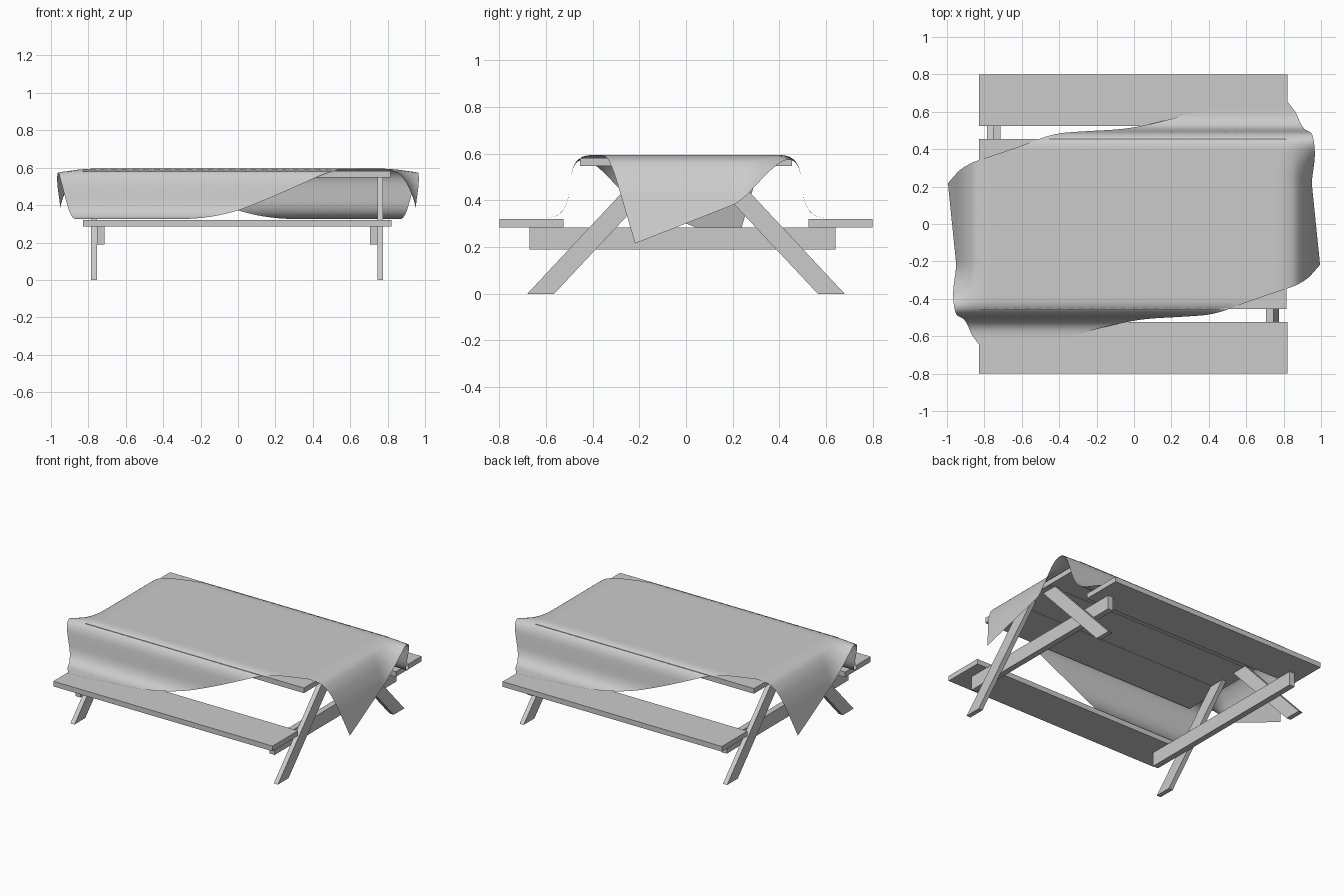
import bpy, bmesh, math

if "Cube" in bpy.data.objects:
    bpy.data.objects.remove(bpy.data.objects["Cube"])


def make(name, verts, faces):
    me = bpy.data.meshes.new(name)
    me.from_pydata(verts, [], faces)
    bm = bmesh.new()
    bm.from_mesh(me)
    bmesh.ops.recalc_face_normals(bm, faces=bm.faces)
    bm.to_mesh(me)
    bm.free()
    ob = bpy.data.objects.new(name, me)
    bpy.context.collection.objects.link(ob)
    return ob


def extrude_x(name, profile, x0, x1):
    """Board: a (y, z) profile extruded along x."""
    n = len(profile)
    verts = [(x, y, z) for x in (x0, x1) for y, z in profile]
    faces = [tuple(range(n)), tuple(range(n, 2 * n))]
    faces += [(i, (i + 1) % n, (i + 1) % n + n, i + n) for i in range(n)]
    return make(name, verts, faces)


def board(name, x0, x1, y0, y1, z0, z1):
    return extrude_x(name, [(y0, z0), (y1, z0), (y1, z1), (y0, z1)], x0, x1)


# Table top planks
for i, y in enumerate((-0.455, -0.151, 0.153)):
    board(f"table_plank_{i + 1}", -0.83, 0.815, y, y + 0.302, 0.547, 0.582)

# Benches
board("front_bench", -0.83, 0.82, -0.80, -0.525, 0.285, 0.32)
board("back_bench", -0.83, 0.82, 0.525, 0.80, 0.285, 0.32)

# End frames: splayed legs and a cross beam on the inner side
for side, lx, bx in (("left", -0.785, -0.755), ("right", 0.745, 0.705)):
    for face, s in (("front", -1), ("back", 1)):
        leg = [(0.68, 0), (0.565, 0), (0.053, 0.547), (0.168, 0.547)]
        extrude_x(f"{side}_{face}_leg", [(s * y, z) for y, z in leg], lx, lx + 0.031)
    board(f"{side}_cross_beam", bx, bx + 0.04, -0.67, 0.64, 0.19, 0.285)


# Tablecloth: rotated rectangle draped over the table
# profiles: (flat distance, horizontal position, drop)
SIDE = [(0, 0, 0), (0.42, 0.42, 0), (0.455, 0.46, 0.012), (0.48, 0.485, 0.045),
        (0.54, 0.497, 0.125), (0.60, 0.506, 0.20), (0.64, 0.525, 0.24),
        (0.69, 0.56, 0.266), (0.73, 0.595, 0.27), (0.95, 0.69, 0.27)]
END = [(0, 0, 0), (0.79, 0.79, 0), (0.86, 0.862, 0.022), (0.93, 0.905, 0.08),
       (1.0, 0.938, 0.16), (1.19, 0.995, 0.38), (1.3, 1.02, 0.5)]


def linear(table, t):
    for a, b in zip(table, table[1:]):
        if t <= b[0]:
            f = (t - a[0]) / (b[0] - a[0])
            return a[1] + f * (b[1] - a[1]), a[2] + f * (b[2] - a[2])
    return table[-1][1:]


def drape(table, t):
    """Softened lookup with sign."""
    a = abs(t)
    if a < 0.1:
        return t, 0.0
    pts = [linear(table, a + d) for d in (-0.02, -0.01, 0, 0.01, 0.02)]
    return math.copysign(sum(p[0] for p in pts) / 5, t), sum(p[1] for p in pts) / 5


ANG, HW, HH, NU, NV = math.radians(18.8), 1.056, 0.59, 110, 64
verts = []
for j in range(NV + 1):
    for i in range(NU + 1):
        a, b = HW * (2 * i / NU - 1), HH * (2 * j / NV - 1)
        u = a * math.cos(ANG) - b * math.sin(ANG)
        v = a * math.sin(ANG) + b * math.cos(ANG)
        x, dx = drape(END, u)
        y, dy = drape(SIDE, v)
        # end drape fades out where the cloth wraps the table corner
        f = min(1, max(0, (v * math.copysign(1, u) - 0.2) / 0.3))
        k = 1 - f * f * (3 - 2 * f)
        verts.append((u + k * (x - u), y, 0.595 - dy - k * dx))
w = NU + 1
faces = [(j * w + i, j * w + i + 1, (j + 1) * w + i + 1, (j + 1) * w + i)
         for j in range(NV) for i in range(NU)]
cloth = make("tablecloth", verts, faces)
for p in cloth.data.polygons:
    p.use_smooth = True
